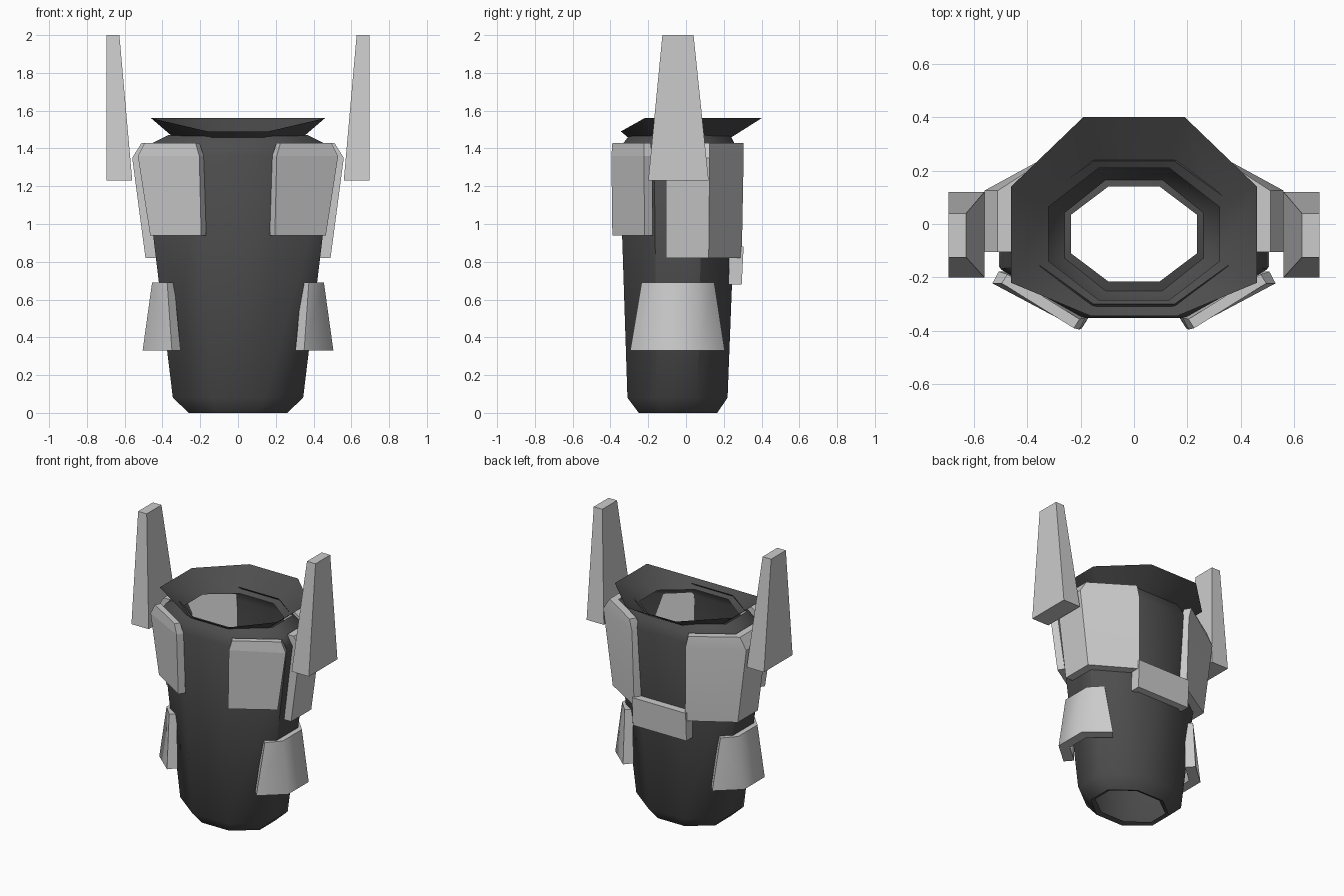
import bpy, bmesh
from mathutils import Vector

if "Cube" in bpy.data.objects:
    bpy.data.objects.remove(bpy.data.objects["Cube"])

dark = bpy.data.materials.new("dark_grey")
dark.diffuse_color = (0.075, 0.075, 0.075, 1)
dark.use_nodes = True
dark.node_tree.nodes["Principled BSDF"].inputs["Base Color"].default_value = dark.diffuse_color


def loft(name, rings, caps=True, mirror=False, smooth=None, mat=None):
    """Skin closed rings of 3D points, in order."""
    bm = bmesh.new()
    loops = [[bm.verts.new(p) for p in r] for r in rings]
    n = len(loops[0])
    for a, b in zip(loops, loops[1:]):
        for i in range(n):
            j = (i + 1) % n
            bm.faces.new((a[i], a[j], b[j], b[i]))
    if caps:
        bm.faces.new(loops[0][::-1])
        bm.faces.new(loops[-1])
    bmesh.ops.recalc_face_normals(bm, faces=bm.faces)
    me = bpy.data.meshes.new(name)
    bm.to_mesh(me)
    bm.free()
    ob = bpy.data.objects.new(name, me)
    bpy.context.collection.objects.link(ob)
    if mat:
        me.materials.append(mat)
    if smooth:
        bpy.ops.object.select_all(action='DESELECT')
        ob.select_set(True)
        bpy.context.view_layer.objects.active = ob
        bpy.ops.object.shade_smooth_by_angle(angle=smooth)
    if mirror:
        ob.modifiers.new("mirror", 'MIRROR').use_axis[0] = True
    return ob


def octagon(hx, y0, y1, z, k=0.41):
    c, h = (y0 + y1) / 2, (y1 - y0) / 2
    pts = [(k, -1), (1, -k), (1, k), (k, 1), (-k, 1), (-1, k), (-1, -k), (-k, -1)]
    return [(hx * x, c + h * y, z) for x, y in pts]


def rect(x0, x1, y0, y1, z):
    return [(x0, y0, z), (x1, y0, z), (x1, y1, z), (x0, y1, z)]


def band(z, path, t):
    """Cross-section of a plate: outer path (front to back) plus its inward offset."""
    p = [Vector(q) for q in path]
    nrm = [Vector((d.y, -d.x)).normalized() for d in (b - a for a, b in zip(p, p[1:]))]
    inner = []
    for i, q in enumerate(p):
        a, b = nrm[max(i - 1, 0)], nrm[min(i, len(nrm) - 1)]
        inner.append(q - (a + b) * (t / (1 + a.dot(b))))
    return [(q.x, q.y, z) for q in p + inner[::-1]]


# Main body: open octagonal shell with a small lip at the bottom
loft("body", [octagon(0.235, -0.215, 0.14, 0.01),
              octagon(0.26, -0.25, 0.165, 0.0),
              octagon(0.345, -0.31, 0.22, 0.08),
              octagon(0.50, -0.352, 0.27, 1.36),
              octagon(0.45, -0.33, 0.255, 1.43),
              octagon(0.37, -0.30, 0.235, 1.47)],
     caps=False, smooth=0.87, mat=dark)

# Flared collar, lower at the front
half = [(0.16, -0.345, 1.49), (0.46, -0.22, 1.56), (0.46, 0.14, 1.56), (0.19, 0.40, 1.56)]
rim = half + [(-x, y, z) for x, y, z in reversed(half)]
loft("collar", [octagon(0.32, -0.285, 0.21, 1.44), rim], caps=False, smooth=0.87, mat=dark)

# Chest plates on the front diagonals
loft("chest_plate", [band(0.94, [(0.195, -0.39), (0.465, -0.22)], 0.05),
                     band(1.36, [(0.205, -0.395), (0.53, -0.222)], 0.05),
                     band(1.43, [(0.225, -0.39), (0.495, -0.222)], 0.04)], mirror=True)

# Plates wrapping the sides and back diagonals
loft("side_plate", [band(0.82, [(0.49, -0.105), (0.49, 0.12), (0.20, 0.295)], 0.06),
                    band(1.35, [(0.56, -0.105), (0.56, 0.125), (0.21, 0.305)], 0.06),
                    band(1.43, [(0.51, -0.105), (0.51, 0.125), (0.23, 0.305)], 0.05)],
     mirror=True, smooth=0.6)

# Low back strap between the side plates
loft("back_strap", [rect(-0.21, 0.21, 0.225, 0.295, 0.68),
                    rect(-0.21, 0.21, 0.23, 0.305, 0.88)])

# Flaps low on each side
loft("hip_flap", [band(0.33, [(0.35, -0.295), (0.505, -0.16), (0.505, 0.07), (0.35, 0.205)], 0.07),
                  band(0.69, [(0.375, -0.235), (0.455, -0.15), (0.455, 0.065), (0.375, 0.15)], 0.05)],
     mirror=True, smooth=0.9)

# Tall tapered fins above the shoulders
loft("shoulder_fin", [rect(0.56, 0.695, -0.20, 0.12, 1.23),
                      rect(0.628, 0.695, -0.125, 0.04, 2.0)], mirror=True)
